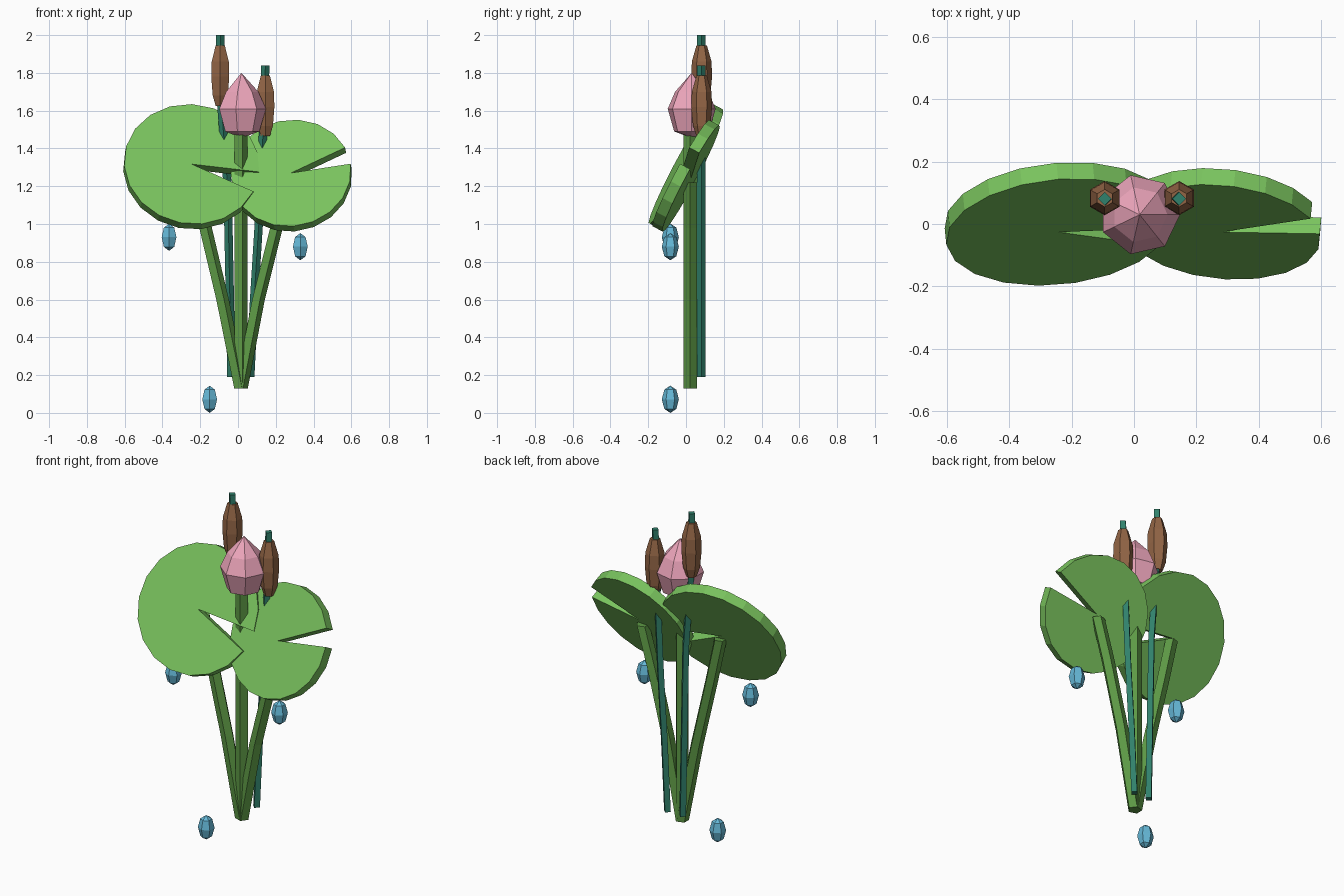
import bpy, bmesh
from math import sin, cos, pi, radians
from mathutils import Matrix, Vector

if "Cube" in bpy.data.objects:
    bpy.data.objects.remove(bpy.data.objects["Cube"])


def material(name, rgb):
    m = bpy.data.materials.new(name)
    m.diffuse_color = (*rgb, 1)
    m.use_nodes = True
    m.node_tree.nodes["Principled BSDF"].inputs["Base Color"].default_value = m.diffuse_color
    return m


PAD = material("pad_green", (0.19, 0.54, 0.11))
STEM = material("stem_green", (0.11, 0.32, 0.06))
REED = material("reed_green", (0.03, 0.22, 0.15))
BROWN = material("cattail_brown", (0.29, 0.13, 0.06))
PINK = material("bud_pink", (0.85, 0.38, 0.50))
BLUE = material("drop_blue", (0.13, 0.48, 0.68))


def loft(name, rings, mat, matrix=Matrix()):
    """Skin equal-length rings of points and cap both ends."""
    bm = bmesh.new()
    vs = [[bm.verts.new(p) for p in ring] for ring in rings]
    n = len(rings[0])
    for a, b in zip(vs, vs[1:]):
        for i in range(n):
            j = (i + 1) % n
            bm.faces.new((a[i], a[j], b[j], b[i]))
    bm.faces.new(vs[0][::-1])
    bm.faces.new(vs[-1])
    bmesh.ops.remove_doubles(bm, verts=bm.verts, dist=1e-5)
    bmesh.ops.recalc_face_normals(bm, faces=bm.faces)
    bm.transform(matrix)
    me = bpy.data.meshes.new(name)
    bm.to_mesh(me)
    bm.free()
    me.materials.append(mat)
    ob = bpy.data.objects.new(name, me)
    bpy.context.collection.objects.link(ob)
    return ob


def ring(x, y, z, r, sides, turn=0.0):
    return [(x + r * cos(turn + 2 * pi * i / sides),
             y + r * sin(turn + 2 * pi * i / sides), z) for i in range(sides)]


def tube(name, path, y, r, sides, mat):
    loft(name, [ring(x, y, z, r, sides) for x, z in path], mat)


def lathe(name, x, y, profile, sides, mat, turn=0.0):
    loft(name, [ring(x, y, z, max(r, 1e-7), sides, turn) for r, z in profile], mat)


# Lily pads: notched discs tilted back and turned slightly inward
def lily_pad(name, apex, r, notch_start, notch_end, turn):
    steps = 18
    a0, a1 = radians(notch_end), radians(notch_start + 360)
    outline = [(0, 0)] + [(r * cos(a0 + (a1 - a0) * i / steps),
                           r * sin(a0 + (a1 - a0) * i / steps)) for i in range(steps + 1)]
    place = (Matrix.Translation(Vector(apex)) @ Matrix.Rotation(turn, 4, 'Z')
             @ Matrix.Rotation(radians(62), 4, 'X'))
    loft(name, [[(u, v, z) for u, v in outline] for z in (-0.06, 0)], PAD, place)


lily_pad("left_lily_pad", (-0.245, -0.026, 1.317), 0.36, -27, -7.5, 0.1)
lily_pad("right_lily_pad", (0.28, -0.026, 1.27), 0.32, 10, 28.5, -0.1)

# Stems of the pads and the bud
tube("left_pad_stem", [(0.01, 0.13), (-0.085, 0.6), (-0.18, 1.0), (-0.24, 1.27)],
     0.022, 0.037, 5, STEM)
tube("right_pad_stem", [(0.015, 0.13), (0.105, 0.6), (0.2, 0.98), (0.27, 1.22)],
     0.022, 0.037, 5, STEM)
tube("bud_stem", [(0.012, 0.13), (0.012, 1.48)], 0.022, 0.037, 5, STEM)

# Flower bud
lathe("flower_bud", 0.018, 0.03,
      [(0, 1.455), (0.095, 1.49), (0.13, 1.61), (0.09, 1.70), (0, 1.80)], 7, PINK)

# Cattails: reed running through a six-sided head
CATTAILS = {
    "left": [(-0.035, 0.19), (-0.045, 0.7), (-0.055, 1.2), (-0.09, 1.65), (-0.094, 2.0)],
    "right": [(0.065, 0.19), (0.085, 0.6), (0.11, 1.0), (0.132, 1.47), (0.145, 1.84)],
}
for side, path in CATTAILS.items():
    x, top = path[-1]
    tube(side + "_reed", path, 0.081, 0.022, 4, REED)
    head = [(0.028, -0.375), (0.046, -0.32), (0.055, -0.22), (0.052, -0.14), (0.028, -0.055)]
    lathe(side + "_cattail_head", x, 0.083, [(r, top + z) for r, z in head], 6, BROWN, pi / 2)

# Water drops
for name, x, z in (("left_drop", -0.365, 0.93), ("right_drop", 0.33, 0.88),
                   ("low_drop", -0.15, 0.072)):
    profile = [(0.045 * sin(pi * i / 4), z - 0.072 * cos(pi * i / 4)) for i in range(5)]
    lathe(name, x, -0.083, profile, 6, BLUE, pi / 2)
